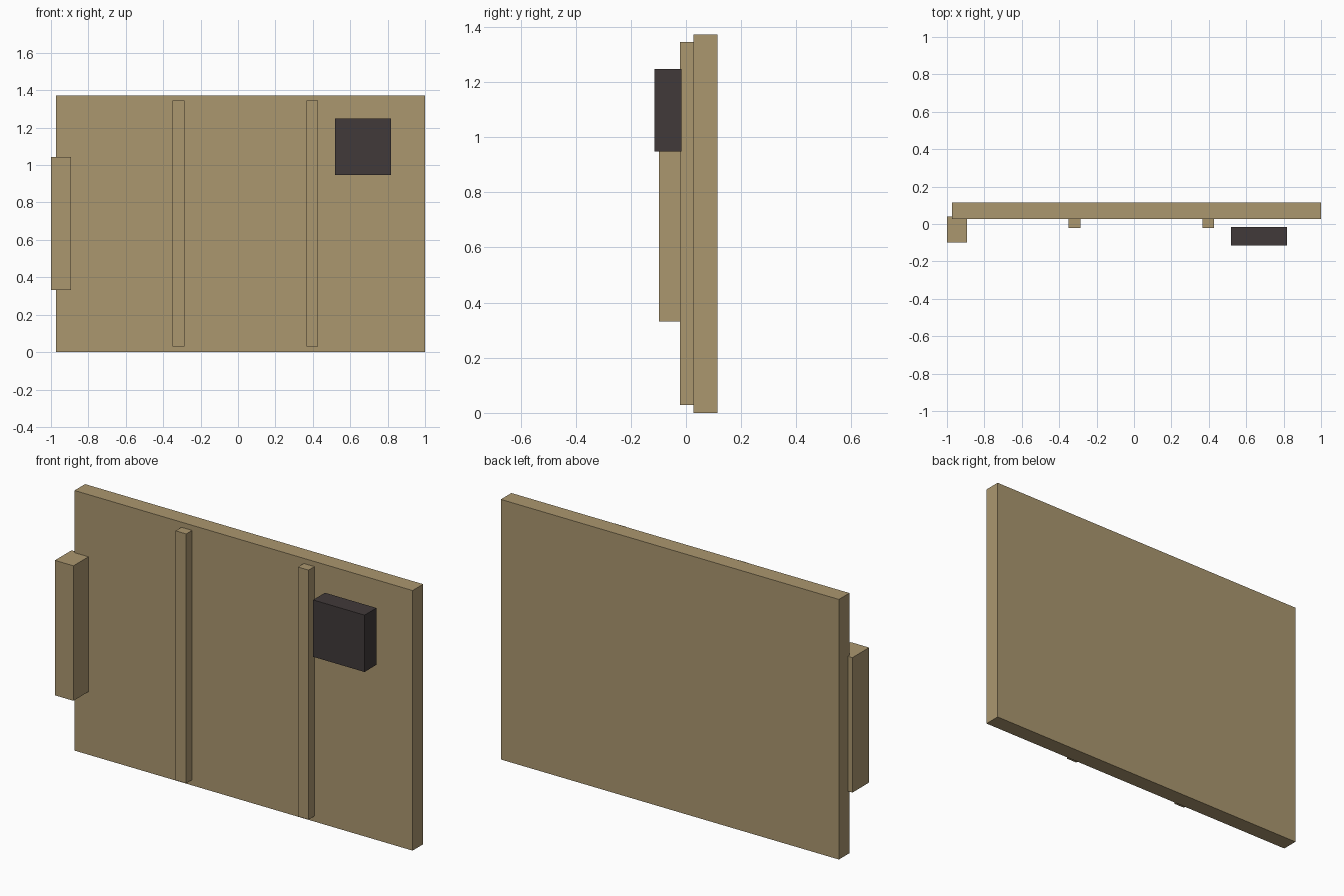
import bpy
import bmesh

if "Cube" in bpy.data.objects:
    bpy.data.objects.remove(bpy.data.objects["Cube"])


def material(name, rgb):
    m = bpy.data.materials.new(name)
    m.diffuse_color = (*rgb, 1.0)
    m.use_nodes = True
    m.node_tree.nodes["Principled BSDF"].inputs["Base Color"].default_value = m.diffuse_color
    return m


wood = material("tan wood", (0.407, 0.309, 0.159))
iron = material("dark iron", (0.053, 0.042, 0.042))


def box(name, x, y, z, mat):
    """Box spanning the given (min, max) ranges."""
    bm = bmesh.new()
    bmesh.ops.create_cube(bm, size=1.0)
    for v in bm.verts:
        for i, (lo, hi) in enumerate((x, y, z)):
            v.co[i] = hi if v.co[i] > 0 else lo
    mesh = bpy.data.meshes.new(name)
    bm.to_mesh(mesh)
    bm.free()
    mesh.materials.append(mat)
    ob = bpy.data.objects.new(name, mesh)
    bpy.context.collection.objects.link(ob)
    return ob


# Main door panel
box("door_panel", (-0.973, 1.0), (0.027, 0.115), (0.0, 1.372), wood)

# Vertical battens on the front
for side, cx in (("left", -0.318), ("right", 0.396)):
    box(f"batten_{side}", (cx - 0.031, cx + 0.031), (-0.022, 0.027), (0.029, 1.345), wood)

# Upright block at the left edge
box("edge_block", (-1.0, -0.892), (-0.098, 0.041), (0.332, 1.044), wood)

# Dark lock box, standing clear of the panel
box("lock_box", (0.519, 0.819), (-0.115, -0.016), (0.948, 1.248), iron)
